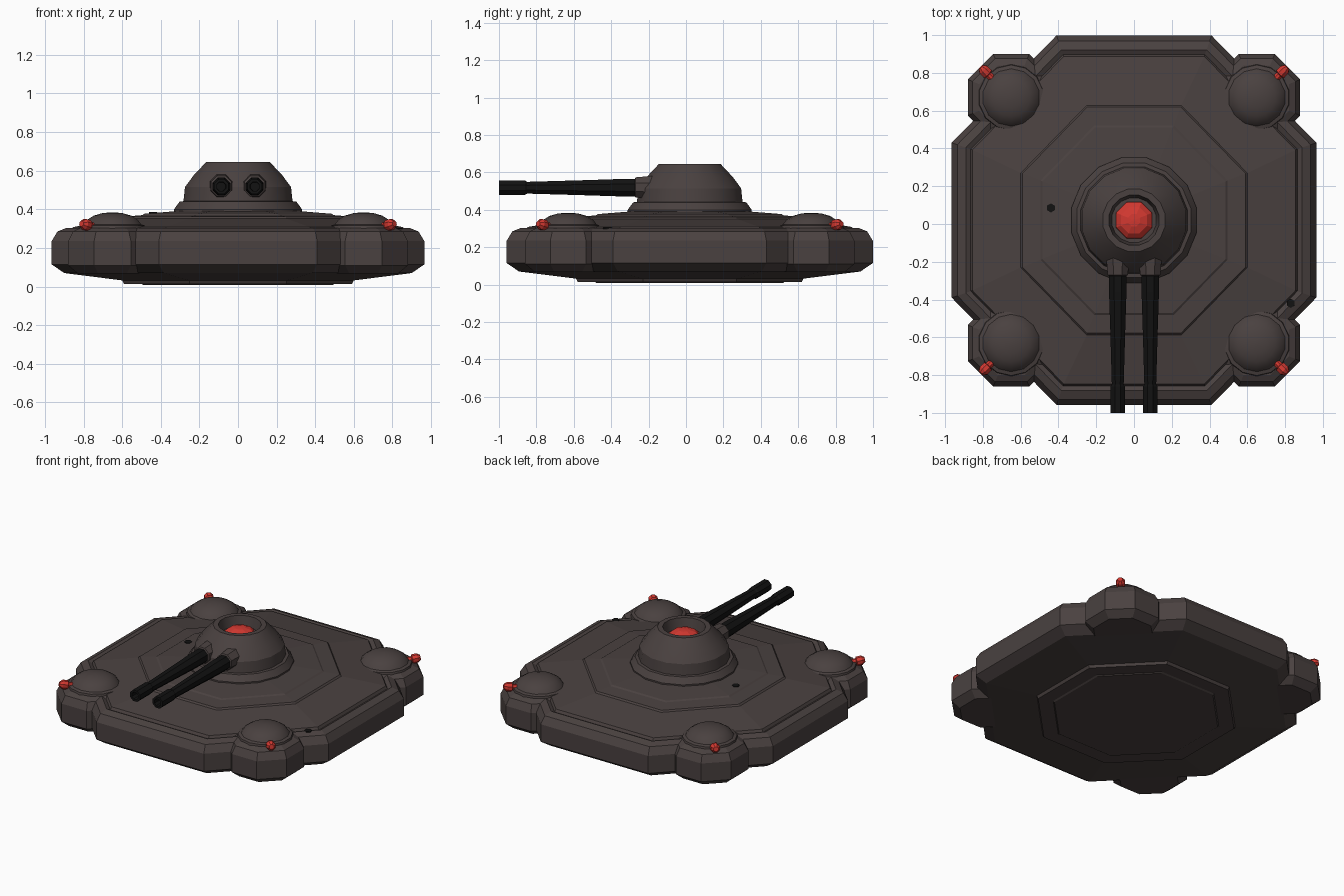
import bpy, bmesh, math
from mathutils import Vector

if "Cube" in bpy.data.objects:
    bpy.data.objects.remove(bpy.data.objects["Cube"])

CY = 0.02  # hull centre line along y


def material(name, rgb):
    m = bpy.data.materials.new(name)
    m.diffuse_color = (*rgb, 1)
    m.use_nodes = True
    m.node_tree.nodes["Principled BSDF"].inputs["Base Color"].default_value = m.diffuse_color
    return m


BROWN = material("brown armour", (0.068, 0.053, 0.051))
BLACK = material("gun black", (0.006, 0.006, 0.006))
RED = material("lamp red", (0.65, 0.04, 0.03))


def loft(name, rings, mat, smooth=None):
    """Skin a list of point rings and cap both ends."""
    bm = bmesh.new()
    loops = [[bm.verts.new(p) for p in ring] for ring in rings]
    n = len(loops[0])
    for a, b in zip(loops, loops[1:]):
        for i in range(n):
            j = (i + 1) % n
            bm.faces.new((a[i], a[j], b[j], b[i]))
    bm.faces.new(loops[0][::-1])
    bm.faces.new(loops[-1])
    bmesh.ops.recalc_face_normals(bm, faces=bm.faces)
    me = bpy.data.meshes.new(name)
    bm.to_mesh(me)
    bm.free()
    me.materials.append(mat)
    ob = bpy.data.objects.new(name, me)
    bpy.context.collection.objects.link(ob)
    if smooth:
        bpy.context.view_layer.objects.active = ob
        ob.select_set(True)
        bpy.ops.object.shade_smooth_by_angle(angle=math.radians(smooth))
        ob.select_set(False)
    return ob


def octagon(a, c, z):
    """Square of half-size a with cut corners; c is half the straight side."""
    b, d = a * 1.014, c
    pts = [(a, -d), (a, d), (d, b), (-d, b), (-a, d), (-a, -d), (-d, -b), (d, -b)]
    return [(x, y + CY, z) for x, y in pts]


def turned(name, start, axis, profile, sides, mat, smooth=None):
    """Turn (radius, distance) pairs about an axis from a start point."""
    q = Vector((0, 0, 1)).rotation_difference(Vector(axis).normalized())
    rings = []
    for r, h in profile:
        ring = []
        for i in range(sides):
            t = 2 * math.pi * (i + 0.5) / sides
            ring.append(Vector(start) + q @ Vector((r * math.cos(t), r * math.sin(t), h)))
        rings.append(ring)
    return loft(name, rings, mat, smooth)


# Hull: belly plate, armoured side, raised rim and sloping deck
loft("hull", [octagon(*r) for r in [
    (0.49, 0.21, 0.008), (0.50, 0.21, 0.014), (0.59, 0.25, 0.014), (0.60, 0.25, 0.032),
    (0.90, 0.385, 0.070), (0.965, 0.41, 0.115), (0.965, 0.41, 0.235),
    (0.935, 0.40, 0.285), (0.89, 0.385, 0.303), (0.865, 0.375, 0.290),
    (0.855, 0.372, 0.308), (0.60, 0.25, 0.352), (0.59, 0.248, 0.362),
    (0.495, 0.21, 0.370), (0.485, 0.205, 0.377), (0.30, 0.13, 0.392)]], BROWN)

# Corner pods, each with a dome and a lamp pointing outward
k = 1 / math.cos(math.pi / 8)
for sx in (-1, 1):
    for sy in (-1, 1):
        x, y = 0.65 * sx, 0.65 * sy + CY
        turned("corner_pod", (x, y, 0), (0, 0, 1), [
            (0.18 * k, 0.068), (0.23 * k, 0.11), (0.23 * k, 0.235),
            (0.205 * k, 0.285), (0.17 * k, 0.303)], 8, BROWN)
        turned("pod_dome", (x, y, 0), (0, 0, 1), [
            (0.178, 0.29), (0.172, 0.316), (0.152, 0.322), (0.135, 0.345),
            (0.10, 0.367), (0.055, 0.380), (0.012, 0.384)], 14, BROWN, 35)
        turned("pod_lamp", (x + 0.09 * sx, y + 0.09 * sy, 0.308), (sx, sy, 0.25), [
            (0.020, 0), (0.020, 0.045), (0.030, 0.05), (0.030, 0.082), (0.016, 0.102)], 8, RED)

# Turret with a skirt and an open well in its roof
turned("turret", (0, CY, 0), (0, 0, 1), [
    (0.338, 0.375), (0.338, 0.400), (0.308, 0.440), (0.288, 0.442), (0.280, 0.515),
    (0.235, 0.575), (0.168, 0.645), (0.135, 0.645), (0.120, 0.575)], 16, BROWN, 25)

# Glowing sensor ball in the well
turned("sensor", (0, CY, 0), (0, 0, 1), [
    (0.105, 0.57), (0.10, 0.59), (0.075, 0.612), (0.035, 0.625), (0.006, 0.627)], 8, RED)

# Twin guns with armoured collars
for x in (-0.086, 0.086):
    turned("gun_collar", (x, -0.12, 0.52), (0, -1, 0), [
        (0.066, 0), (0.064, 0.08), (0.058, 0.15), (0.046, 0.155)], 8, BROWN)
    turned("gun_barrel", (x, -0.26, 0.518), (0, -1, 0), [
        (0.050, 0), (0.050, 0.10), (0.043, 0.30), (0.034, 0.59), (0.041, 0.60),
        (0.041, 0.74), (0.026, 0.74), (0.024, 0.68)], 8, BLACK)

# Small scorch marks on the deck
for x, y, z in ((-0.44, 0.085, 0.379), (0.83, -0.42, 0.298)):
    turned("scorch_mark", (x, y, z), (0, 0, 1), [(0.024, 0), (0.024, 0.006)], 6, BLACK)
